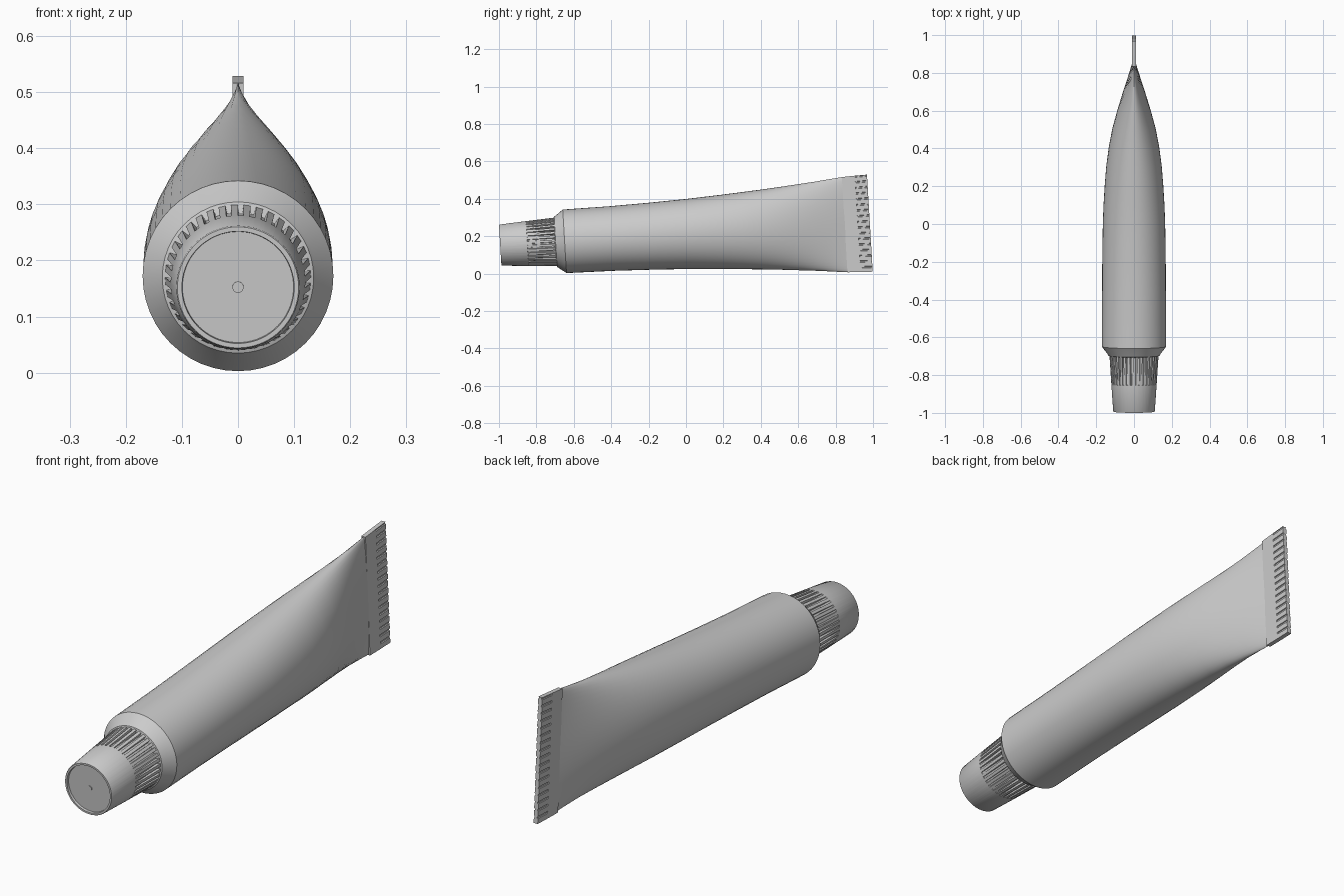
import bpy, bmesh, math
from mathutils import Matrix

if "Cube" in bpy.data.objects:
    bpy.data.objects.remove(bpy.data.objects["Cube"])

# The tube is modelled along local y (0 = cap front), then tilted and placed
PLACE = Matrix.Translation((0, -0.9935, 0.152)) @ Matrix.Rotation(math.radians(3.4), 4, 'X')

grey = bpy.data.materials.new("light grey")
grey.diffuse_color = (0.6, 0.6, 0.6, 1)
grey.use_nodes = True
grey.node_tree.nodes["Principled BSDF"].inputs["Base Color"].default_value = grey.diffuse_color


def loft(name, rings, angle=30):
    """Bridge closed rings of points and cap both ends."""
    bm = bmesh.new()
    vr = [[bm.verts.new(PLACE @ Matrix.Translation(p).translation) for p in ring] for ring in rings]
    n = len(vr[0])
    for a, b in zip(vr, vr[1:]):
        for i in range(n):
            j = (i + 1) % n
            bm.faces.new((a[i], a[j], b[j], b[i]))
    bm.faces.new(vr[0])
    bm.faces.new(vr[-1])
    bmesh.ops.recalc_face_normals(bm, faces=bm.faces)
    me = bpy.data.meshes.new(name)
    bm.to_mesh(me)
    bm.free()
    me.materials.append(grey)
    ob = bpy.data.objects.new(name, me)
    bpy.context.collection.objects.link(ob)
    bpy.ops.object.select_all(action='DESELECT')
    ob.select_set(True)
    bpy.context.view_layer.objects.active = ob
    bpy.ops.object.shade_smooth_by_angle(angle=math.radians(angle))
    return ob


def ellipse(t, a, b, n=48):
    return [(a * math.cos(2 * math.pi * i / n), t, b * math.sin(2 * math.pi * i / n)) for i in range(n)]


# Tube body: shoulder, round barrel, then flattening to the seal
body = [(0.285, 0.10, 0.10), (0.297, 0.135, 0.135), (0.305, 0.14, 0.14), (0.345, 0.17, 0.17),
        (0.6, 0.169, 0.173), (0.8, 0.168, 0.179), (1.0, 0.165, 0.187), (1.1, 0.161, 0.193),
        (1.2, 0.155, 0.199), (1.3, 0.147, 0.206), (1.4, 0.134, 0.213), (1.5, 0.115, 0.221),
        (1.6, 0.088, 0.230), (1.7, 0.057, 0.239), (1.8, 0.024, 0.250), (1.85, 0.0085, 0.255)]
loft("tube_body", [ellipse(*s) for s in body])

# Screw cap: hollow front rim, smooth cone, grooved grip at the back
RIBS = 36


def cap_ring(t, outer, groove=None):
    ring = []
    for k in range(RIBS):
        for frac, r in ((0.0, outer), (0.55, outer), (0.6, groove or outer), (0.95, groove or outer)):
            a = 2 * math.pi * (k + frac) / RIBS
            ring.append((r * math.cos(a), t, r * math.sin(a)))
    return ring


loft("screw_cap", [cap_ring(0.010, 0.099), cap_ring(0, 0.100), cap_ring(0, 0.108),
                   cap_ring(0.003, 0.110), cap_ring(0.145, 0.120), cap_ring(0.147, 0.1201, 0.117),
                   cap_ring(0.298, 0.130, 0.116)])

# Small moulding point in the middle of the cap recess
loft("cap_centre_point", [ellipse(0.007, 0.010, 0.010, 24), ellipse(0.012, 0.010, 0.010, 24)])


# Flat crimped seal: plain strip, then a strip with fine grooves on both sides
def seal_ring(t, half, thick, groove):
    n, side = 17, []
    for k in range(n):
        for frac, x in ((0.0, thick), (0.7, thick), (0.75, groove), (0.95, groove)):
            side.append((x, t, half * (2 * (k + frac) / n - 1)))
    side.append((thick, t, half))
    return side + [(-x, y, z) for x, y, z in reversed(side)]


loft("crimped_seal", [seal_ring(1.845, 0.255, 0.0095, 0.0095), seal_ring(1.915, 0.258, 0.0095, 0.0095),
                      seal_ring(1.916, 0.258, 0.0095, 0.006), seal_ring(1.98, 0.260, 0.0095, 0.006)], 20)
